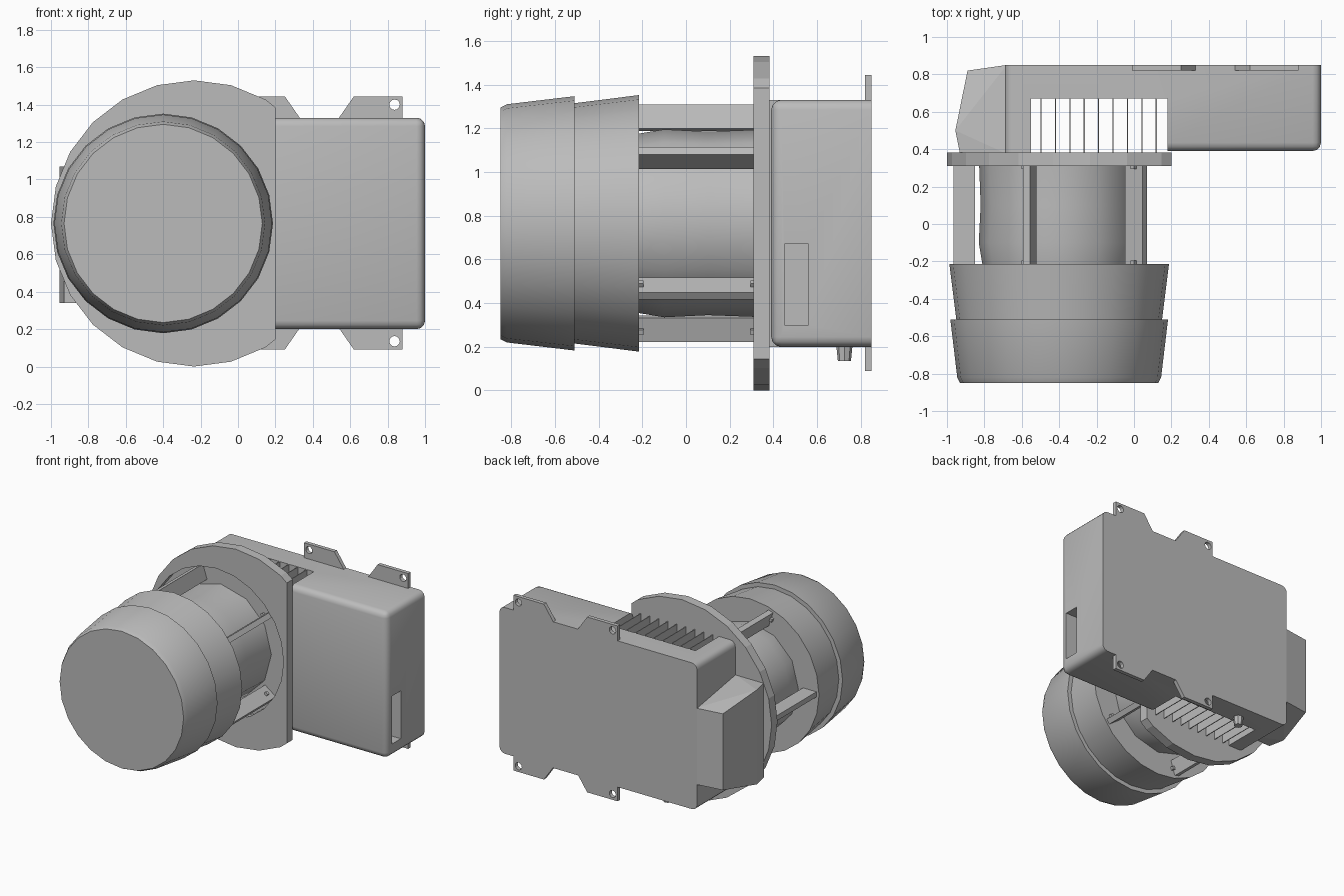
import bpy, bmesh
from math import sin, cos, pi, radians
from mathutils import Matrix, Vector

if "Cube" in bpy.data.objects:
    bpy.data.objects.remove(bpy.data.objects["Cube"])

grey = bpy.data.materials.new("light_grey")
grey.diffuse_color = (0.5, 0.5, 0.5, 1)
grey.use_nodes = True
grey.node_tree.nodes["Principled BSDF"].inputs["Base Color"].default_value = grey.diffuse_color
CX, CZ = -0.40, 0.765          # axis of the round housing


def finish(bm, name, smooth=None):
    bmesh.ops.recalc_face_normals(bm, faces=bm.faces[:])
    me = bpy.data.meshes.new(name)
    bm.to_mesh(me)
    bm.free()
    me.materials.append(grey)
    ob = bpy.data.objects.new(name, me)
    bpy.context.collection.objects.link(ob)
    if smooth:
        bpy.ops.object.select_all(action='DESELECT')
        ob.select_set(True)
        bpy.context.view_layer.objects.active = ob
        bpy.ops.object.shade_smooth_by_angle(angle=radians(smooth))
    return ob


def box(name, x, y, z, turn=None):
    bm = bmesh.new()
    bmesh.ops.create_cube(bm, size=1)
    for v in bm.verts:
        v.co = Vector([a[0] + (c + 0.5) * (a[1] - a[0]) for a, c in zip((x, y, z), v.co)])
    if turn:
        bm.transform(turn)
    return finish(bm, name)


def circle(cx, cz, r, n):
    return [(cx + r * cos(2 * pi * i / n), cz + r * sin(2 * pi * i / n)) for i in range(n)]


def slab(name, loops, y0, y1):
    """Extrude an x/z outline, with optional holes, along y."""
    bm = bmesh.new()
    for loop in loops:
        vs = [bm.verts.new((x, y0, z)) for x, z in loop]
        for i in range(len(vs)):
            bm.edges.new((vs[i - 1], vs[i]))
    bmesh.ops.triangle_fill(bm, use_beauty=True, use_dissolve=False, edges=bm.edges[:])
    bmesh.ops.dissolve_limit(bm, angle_limit=0.01, verts=bm.verts[:], edges=bm.edges[:])
    ext = bmesh.ops.extrude_face_region(bm, geom=bm.faces[:], use_keep_orig=True)
    for v in ext["geom"]:
        if isinstance(v, bmesh.types.BMVert):
            v.co.y = y1
    return finish(bm, name)


def lathe(name, profile, n, smooth=None):
    """Closed round body about the housing axis, from (y, radius) points."""
    bm = bmesh.new()
    rings = [[bm.verts.new((x, y, z)) for x, z in circle(CX, CZ, r, n)] for y, r in profile]
    for a, b in zip(rings, rings[1:]):
        for i in range(n):
            bm.faces.new((a[i - 1], a[i], b[i], b[i - 1]))
    bm.faces.new(rings[0])
    bm.faces.new(rings[-1])
    return finish(bm, name, smooth)


# Round housing: front cap, second ring and the inner drum
lathe("front_cap", [(-0.85, 0.53), (-0.82, 0.545), (-0.51, 0.582)], 24, 25)
lathe("rear_ring", [(-0.51, 0.55), (-0.215, 0.587)], 24, 25)
lathe("inner_drum", [(-0.22, 0.41), (-0.1, 0.43), (0.1, 0.42), (0.37, 0.43)], 12, 35)

# Five radial ribs with small screws at both ends
for i in range(5):
    ang = radians(36 + 72 * i)
    turn = Matrix.Translation((CX, 0, CZ)) @ Matrix.Rotation(-ang, 4, 'Y')
    box(f"rib_{i}", (0.45, 0.565), (-0.22, 0.37), (-0.02, 0.02), turn)
    for j, y in enumerate((-0.215, 0.295)):
        box(f"screw_{i}_{j}", (0.50, 0.525), (y, y + 0.02), (0.02, 0.04), turn)

# Mounting flange: a disc cut straight on the right, with a shallow round recess
disc = [(x, z) for x, z in circle(-0.235, CZ, 0.765, 24) if x < 0.19]
top = max(range(len(disc)), key=lambda i: (disc[i][0] > 0.1 and disc[i][1] > CZ, disc[i][0]))
disc = disc[top:] + disc[:top]
disc = [(0.2, CZ + 0.62)] + disc + [(0.2, CZ - 0.62)]
slab("flange", [disc, circle(CX, CZ, 0.572, 24)], 0.31, 0.37)
slab("flange_back", [disc], 0.365, 0.382)

# Electronics case: plan outline with a notch for the cooling fins
plan = [(-0.69, 0.85), (1, 0.85), (1, 0.39), (0.18, 0.39),
        (0.18, 0.67), (-0.55, 0.67), (-0.55, 0.38), (-0.69, 0.38)]
bm = bmesh.new()
face = bm.faces.new([bm.verts.new((x, y, 0.2)) for x, y in plan])
ext = bmesh.ops.extrude_face_region(bm, geom=[face], use_keep_orig=True)
for v in ext["geom"]:
    if isinstance(v, bmesh.types.BMVert):
        v.co.z = 1.33


def rounded(e):
    a, b = e.verts[0].co, e.verts[1].co
    at = lambda k, val: abs(a[k] - val) < 1e-4 and abs(b[k] - val) < 1e-4
    return at(1, 0.39) and (a.x + b.x) / 2 > 0.3 or \
        abs(a.y - b.y) > 0.1 and (at(0, 1) or at(0, -0.69))


bmesh.ops.bevel(bm, geom=[e for e in bm.edges if rounded(e)], offset=0.045,
                segments=3, profile=0.5, affect='EDGES')
case = finish(bm, "electronics_case", 35)

# Connector window cut in the right side
cutter = box("window_cutter", (0.90, 1.1), (0.45, 0.56), (0.30, 0.67))
cutter.hide_render = True
mod = case.modifiers.new("window", 'BOOLEAN')
mod.operation, mod.solver, mod.object = 'DIFFERENCE', 'EXACT', cutter
bpy.ops.object.select_all(action='DESELECT')
bpy.context.view_layer.objects.active = case
case.select_set(True)
bpy.ops.object.modifier_apply(modifier="window")
bpy.data.objects.remove(cutter)

# Cooling fins
for i in range(9):
    x = -0.497 + 0.077 * i
    box(f"cooling_fin_{i}", (x - 0.003, x + 0.003), (0.38, 0.67), (0.2, 1.33))

# Four mounting tabs, mirrored left/right and top/bottom
tab = [(0.52, 1.30), (0.54, 1.33), (0.62, 1.445), (0.88, 1.445), (0.88, 1.30)]
hole = circle(0.837, 1.40, 0.028, 12)
for sx in (0, 1):
    for sz in (0, 1):
        flip = lambda pts: [(0.87 - x if sx else x, 1.535 - z if sz else z) for x, z in pts]
        slab(f"mounting_tab_{sx}{sz}", [flip(tab), flip(hole)], 0.82, 0.85)

# Tapered hood on the left end of the case
bm = bmesh.new()
outline = [(-0.68, 0.85), (-0.89, 0.82), (-0.955, 0.50), (-0.93, 0.375), (-0.68, 0.375)]
low = [bm.verts.new((x, y, 0.40 if y > 0.6 else 0.34)) for x, y in outline]
high = [bm.verts.new((x, y, 0.99 if y > 0.6 else 1.07)) for x, y in outline]
bm.faces.new(low)
bm.faces.new(high)
for i in range(5):
    bm.faces.new((low[i - 1], low[i], high[i], high[i - 1]))
bmesh.ops.triangulate(bm, faces=bm.faces[:])
finish(bm, "side_hood")

# Small cable plug under the case
bm = bmesh.new()
bmesh.ops.create_cone(bm, cap_ends=True, segments=8, radius1=0.03, radius2=0.038, depth=0.08,
                      matrix=Matrix.Translation((-0.35, 0.725, 0.175)))
finish(bm, "cable_plug")
